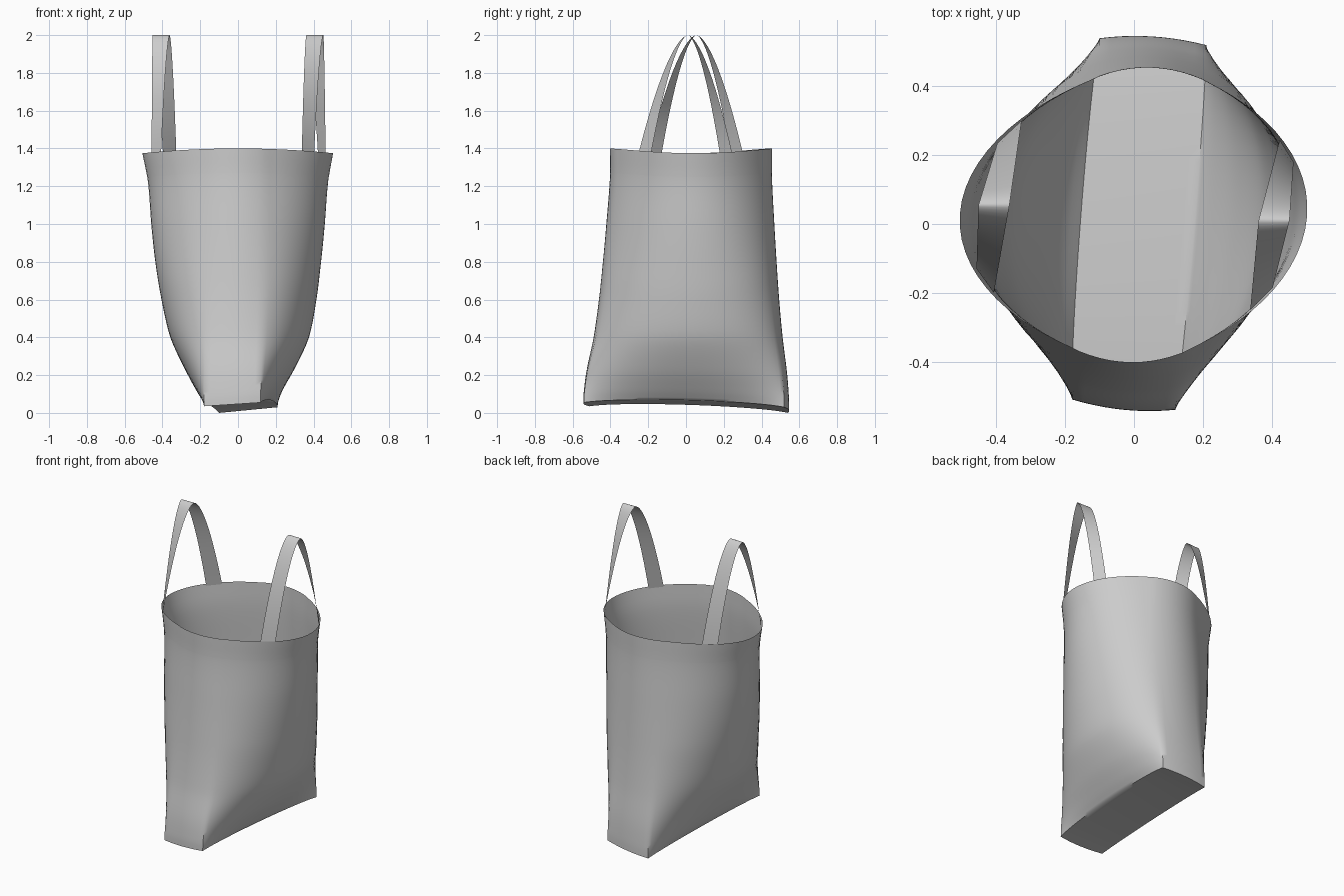
import bpy, math
from mathutils import Vector

if "Cube" in bpy.data.objects:
    bpy.data.objects.remove(bpy.data.objects["Cube"])

M, N, LEVELS = 10, 28, 42          # end-panel segments, side-panel segments, rows
# height, left half-width, right half-width, taper from base to rim
ROWS = [(0, .155, .175, 0), (.06, .200, .215, .01), (.2, .272, .292, .12),
        (.4, .355, .372, .38), (.6, .402, .412, .58), (.8, .435, .437, .73),
        (1.0, .457, .457, .86), (1.25, .477, .477, 1), (1.4, .505, .502, 1)]
# corners in order front left, front right, back right, back left
BASE = [Vector(p) for p in ((-.18, -.51, .035), (.12, -.54, .055), (.21, .52, .03), (-.10, .54, 0))]
RIM = [Vector(p) for p in ((-.16, -.37, 0), (.14, -.375, 0), (.20, .42, 0), (-.10, .43, 0))]
T0 = math.acos(.3)


def row_at(z):
    """Smoothly interpolate the profile table at height z."""
    k = max(i for i in range(len(ROWS) - 1) if ROWS[i][0] <= z)
    def slope(i, c):
        a, b = ROWS[max(i - 1, 0)], ROWS[min(i + 1, len(ROWS) - 1)]
        return (b[c] - a[c]) / (b[0] - a[0])
    h = ROWS[k + 1][0] - ROWS[k][0]
    t = (z - ROWS[k][0]) / h
    return [(2*t**3 - 3*t*t + 1) * ROWS[k][c] + (t**3 - 2*t*t + t) * h * slope(k, c)
            + (3*t*t - 2*t**3) * ROWS[k + 1][c] + (t**3 - t*t) * h * slope(k + 1, c)
            for c in (1, 2, 3)]


def side_point(a, b, theta, width, power):
    """Point on a bulging side panel between corners a and b."""
    v = math.sin(theta) / math.sin(T0)
    u = max(0, (math.cos(theta) - .3) / .7) ** power
    p = a.lerp(b, (v + 1) / 2)
    p.x += (width - (a.x + b.x) / 2) * u
    return p, u


def ring(z, scale=1):
    """One horizontal loop, going from a rectangle at the base to an oval at the rim."""
    wl, wr, f = row_at(z)
    low = max(0, 1 - z / .4)
    c = []
    for p, q in zip(BASE, RIM):
        k = p.lerp(q, f)
        k.z = z + p.z * low
        c.append(k)
    power = 1 + .25 * max(0, (z - .7) / .7)
    pts = []
    for n in range(4):
        a, b = c[n], c[(n + 1) % 4]
        for i in range(M if n % 2 == 0 else N):
            if n % 2 == 0:
                t = i / M
                p = a.lerp(b, t)
                p.y += (.015 + .015 * f) * 4 * t * (1 - t) * (n - 1)
            else:
                p, u = side_point(a, b, T0 * (2 * i / N - 1), wr if n == 1 else -wl, power)
                p.z += .025 * u * low
            p.z -= .025 * (p.x / .5) ** 2 * z / 1.4
            pts.append(Vector((p.x * scale, p.y * scale, p.z)))
    return pts


def make(name, verts, faces):
    mesh = bpy.data.meshes.new(name)
    mesh.from_pydata(verts, [], faces)
    ob = bpy.data.objects.new(name, mesh)
    bpy.context.collection.objects.link(ob)
    bpy.ops.object.select_all(action="DESELECT")
    ob.select_set(True)
    bpy.context.view_layer.objects.active = ob
    bpy.ops.object.shade_smooth_by_angle(angle=math.radians(50))
    return ob


def skin(rings):
    k = len(rings[0])
    faces = [(j*k + i, j*k + (i + 1) % k, (j + 1)*k + (i + 1) % k, (j + 1)*k + i)
             for j in range(len(rings) - 1) for i in range(k)]
    return [p for r in rings for p in r], faces


# Bag body: walls of thin cloth
rings = [ring(1.4 * (j / LEVELS) ** 1.2) for j in range(LEVELS + 1)]
verts, faces = skin(rings)

# Bag body: base panel spanning the bottom loop
total = 2 * (M + N)
grid = []
for j in range(N + 1):
    right, left = M + j, (total - j) % total
    if j == 0:
        grid.append(list(range(M + 1)))
    elif j == N:
        grid.append([2 * M + N - i for i in range(M + 1)])
    else:
        row = [left]
        for i in range(1, M):
            verts.append(verts[left].lerp(verts[right], i / M))
            row.append(len(verts) - 1)
        grid.append(row + [right])
for j in range(N):
    for i in range(M):
        faces.append((grid[j][i], grid[j + 1][i], grid[j + 1][i + 1], grid[j][i + 1]))
make("bag_body", verts, faces)

# Hem band around the opening
make("rim_hem", *skin([ring(1.27 + .13 * j / 5, 1.002) for j in range(6)]))


def rim_x(y, side):
    """x of the rim on one side at a given y."""
    a, b = (RIM[1], RIM[2]) if side > 0 else (RIM[0], RIM[3])
    v = (y - (a.y + b.y) / 2) / ((b.y - a.y) / 2)
    return side_point(a, b, math.asin(v * math.sin(T0)), .5 * side, 1.25)[0].x - .005 * side


def handle(name, side, front, back, mid):
    """Arched strap; front and back are (inner y, outer y) at the feet."""
    steps, verts = 40, []
    for j in range(steps + 1):
        h = 2 * j / steps - 1
        h = math.copysign(abs(h) ** 1.2, h)
        s = 1 - abs(h) ** 1.65
        foot = front if h < 0 else back
        for e, apex in ((0, .362), (1, .452)):
            x0 = rim_x(foot[e], side)
            x = x0 + (apex * side - x0) * (1 - abs(h))
            y = mid + (foot[e] - mid) * abs(h)
            z0 = 1.39 - .025 * (x0 / .5) ** 2
            verts.append((x, y, z0 + (2 - z0) * s))
    make(name, verts, [(2*j, 2*j + 1, 2*j + 3, 2*j + 2) for j in range(steps)])


# Carrying handles
handle("right_handle", 1, (-.25, -.185), (.245, .18), .01)
handle("left_handle", -1, (-.20, -.13), (.30, .235), .055)
